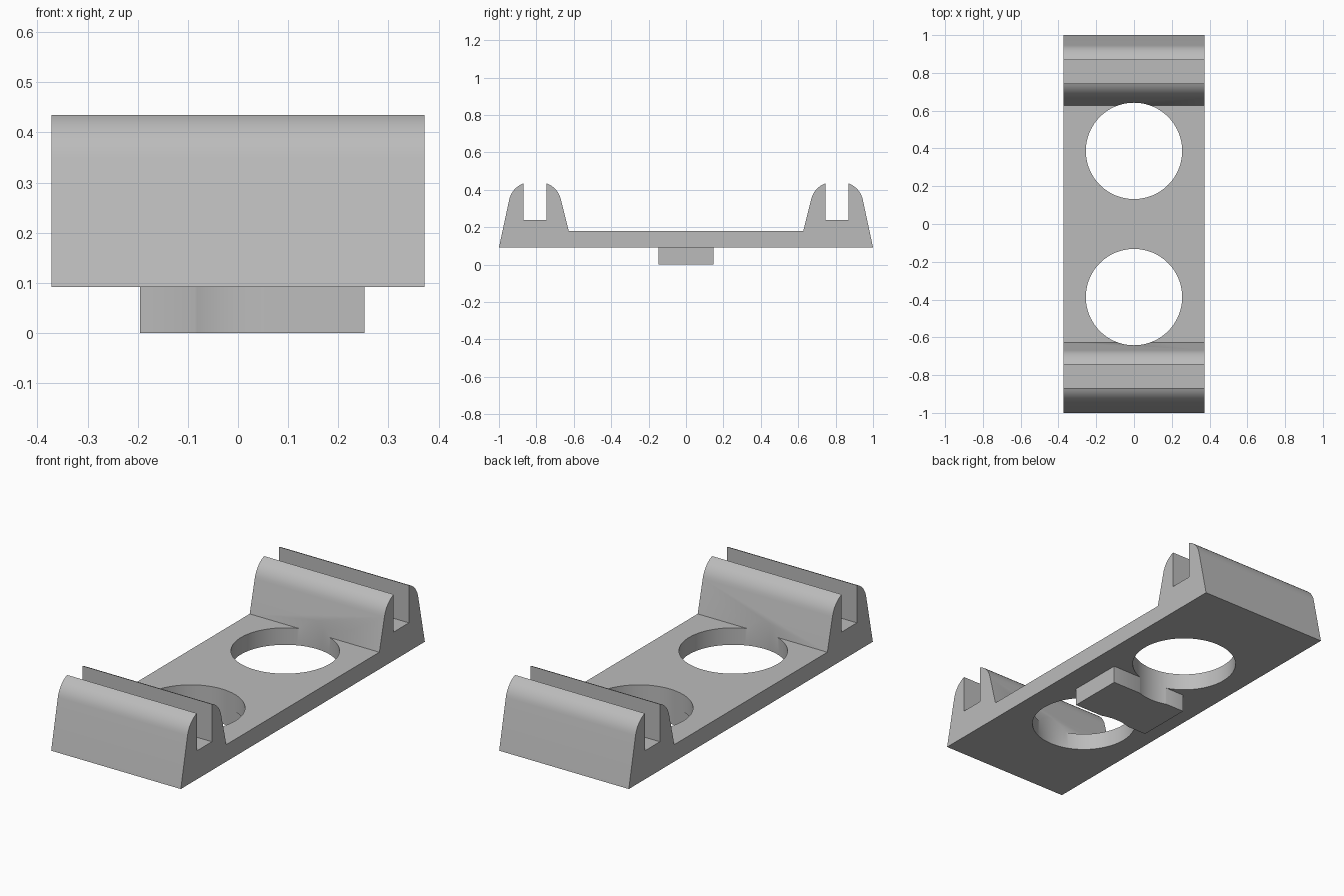
import bpy, bmesh
from math import sin, cos, radians

if "Cube" in bpy.data.objects:
    bpy.data.objects.remove(bpy.data.objects["Cube"], do_unlink=True)

HALF_WIDTH = 0.372
BASE, DECK, SLOT = 0.092, 0.18, 0.24
CLIP_Y, HOLE_Y, HOLE_R = 0.807, 0.387, 0.255

grey = bpy.data.materials.new("plain grey")
grey.use_nodes = True
colour = (0.5, 0.5, 0.5, 1)
grey.diffuse_color = colour
grey.node_tree.nodes["Principled BSDF"].inputs["Base Color"].default_value = colour


def extrude_profile(name, points, x0, x1):
    """Solid made from a (y, z) outline swept along x."""
    bm = bmesh.new()
    face = bm.faces.new([bm.verts.new((x0, y, z)) for y, z in points])
    swept = bmesh.ops.extrude_face_region(bm, geom=[face])
    verts = [g for g in swept["geom"] if isinstance(g, bmesh.types.BMVert)]
    bmesh.ops.translate(bm, verts=verts, vec=(x1 - x0, 0, 0))
    bmesh.ops.recalc_face_normals(bm, faces=bm.faces)
    mesh = bpy.data.meshes.new(name)
    bm.to_mesh(mesh)
    bm.free()
    mesh.materials.append(grey)
    obj = bpy.data.objects.new(name, mesh)
    bpy.context.collection.objects.link(obj)
    return obj


# Rounded shoulder of one clip prong, as offsets outward from the clip centre
shoulder = []
for i in range(9):
    a = radians(12 + 58 * i / 8)
    shoulder.append((0.021 + 0.12 * cos(a), 0.322 + 0.12 * sin(a)))
slot_half = shoulder[-1][0]

# Half outline of the plate with its slotted clip, then mirrored in y
half = [(CLIP_Y - 0.18, DECK)]
half += [(CLIP_Y - d, z) for d, z in shoulder]
half += [(CLIP_Y - slot_half, SLOT), (CLIP_Y + slot_half, SLOT)]
half += [(CLIP_Y + d, z) for d, z in reversed(shoulder)]
half += [(1, BASE)]
outline = half + [(-y, z) for y, z in reversed(half)]
plate = extrude_profile("clip_plate", outline, -HALF_WIDTH, HALF_WIDTH)

# Off-centre foot under the plate
foot_outline = [(-0.147, 0), (0.147, 0), (0.147, BASE), (-0.147, BASE)]
foot = extrude_profile("foot", foot_outline, -0.195, 0.252)

# Two round holes through plate and foot
cutters = []
for side in (-1, 1):
    bpy.ops.mesh.primitive_cylinder_add(vertices=96, radius=HOLE_R, depth=2,
                                        location=(0, side * HOLE_Y, 0))
    cutter = bpy.context.object
    cutter.name = "hole_cutter"
    cutter.hide_render = True
    cutter.data.materials.append(grey)
    cutters.append(cutter)

for obj in (plate, foot):
    bpy.ops.object.select_all(action="DESELECT")
    bpy.context.view_layer.objects.active = obj
    obj.select_set(True)
    for cutter in cutters:
        mod = obj.modifiers.new("hole", "BOOLEAN")
        mod.operation = "DIFFERENCE"
        mod.solver = "EXACT"
        mod.object = cutter
        bpy.ops.object.modifier_apply(modifier=mod.name)
    bpy.ops.object.shade_smooth_by_angle(angle=radians(30))

for cutter in cutters:
    bpy.data.objects.remove(cutter, do_unlink=True)
